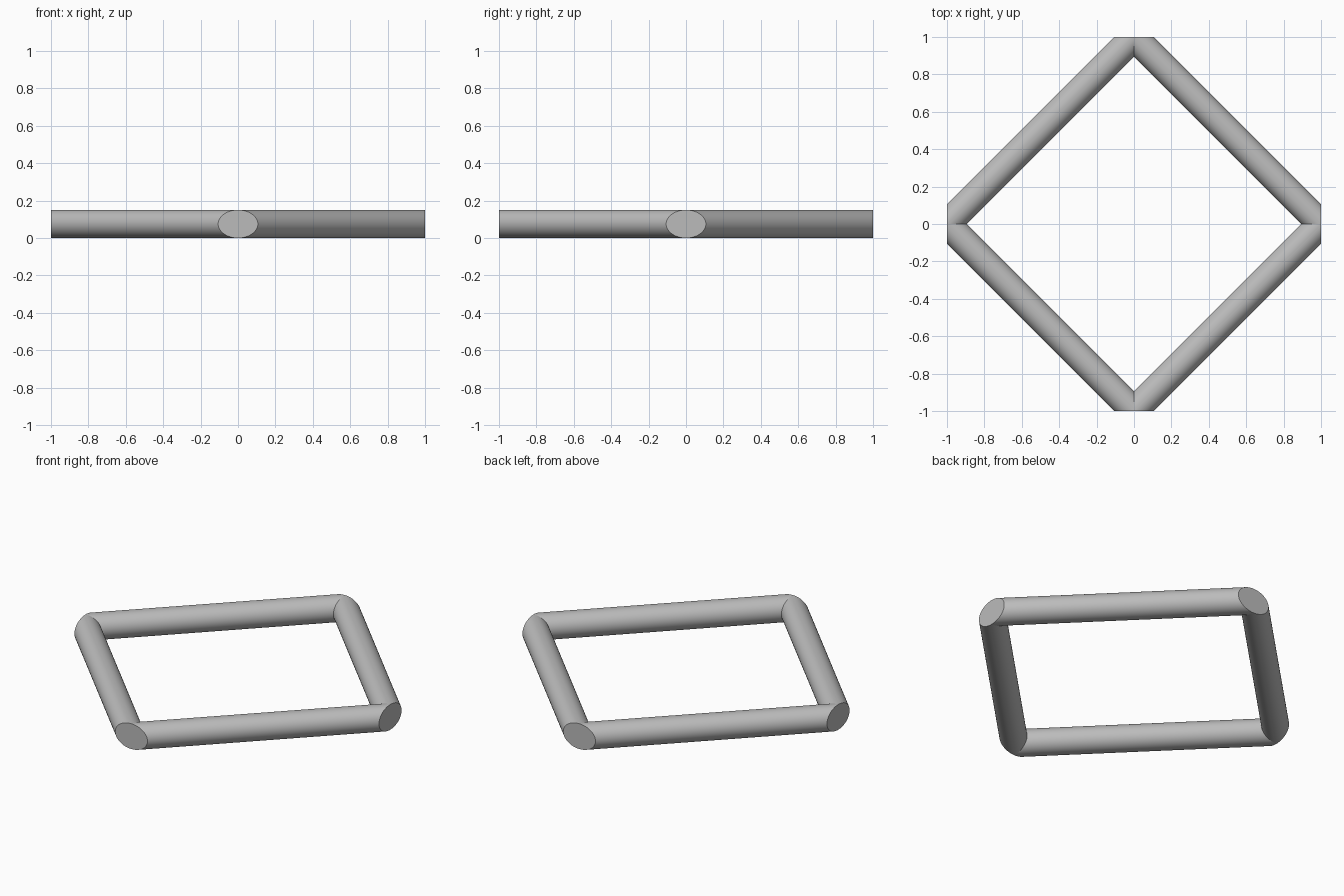
import bpy
import bmesh
import math
from mathutils import Matrix, Vector

RADIUS = 0.075
HALF = 1.0

cube = bpy.data.objects.get("Cube")
if cube:
    bpy.data.objects.remove(cube, do_unlink=True)

grey = bpy.data.materials.new("plain_grey")
grey.use_nodes = True
colour = (0.5, 0.5, 0.5, 1)
grey.diffuse_color = colour
grey.node_tree.nodes["Principled BSDF"].inputs["Base Color"].default_value = colour


def cut(bm, point, normal, cap):
    """Remove everything beyond a plane and optionally close the end."""
    geom = bm.verts[:] + bm.edges[:] + bm.faces[:]
    result = bmesh.ops.bisect_plane(bm, geom=geom, plane_co=point,
                                    plane_no=normal, clear_outer=True)
    if cap:
        edges = [e for e in result["geom_cut"] if isinstance(e, bmesh.types.BMEdge)]
        bmesh.ops.holes_fill(bm, edges=edges, sides=0)


def make_rail(name, sx, sy):
    """Round rail between two corners, mitred there and cut flat outside."""
    bm = bmesh.new()
    axis = Vector((-sx, sy, 0))
    turn = axis.to_track_quat("Z", "Y").to_matrix().to_4x4()
    middle = Matrix.Translation((sx * HALF / 2, sy * HALF / 2, RADIUS))
    bmesh.ops.create_cone(bm, cap_ends=False, segments=64, radius1=RADIUS,
                          radius2=RADIUS, depth=2, matrix=middle @ turn)
    for out in (Vector((sx, 0, 0)), Vector((0, sy, 0))):
        cut(bm, out * HALF, out, True)
    for inward in (Vector((-sx, 0, 0)), Vector((0, -sy, 0))):
        cut(bm, Vector(), inward, False)
    bmesh.ops.recalc_face_normals(bm, faces=bm.faces[:])

    mesh = bpy.data.meshes.new(name)
    bm.to_mesh(mesh)
    bm.free()
    mesh.materials.append(grey)
    rail = bpy.data.objects.new(name, mesh)
    bpy.context.collection.objects.link(rail)
    bpy.ops.object.select_all(action="DESELECT")
    rail.select_set(True)
    bpy.context.view_layer.objects.active = rail
    bpy.ops.object.shade_smooth_by_angle(angle=math.radians(30))


# Four rails form the diamond frame
for sx, side in ((1, "left"), (-1, "right")):
    for sy, end in ((-1, "front"), (1, "back")):
        make_rail(f"{end}_{side}_rail", sx, sy)
